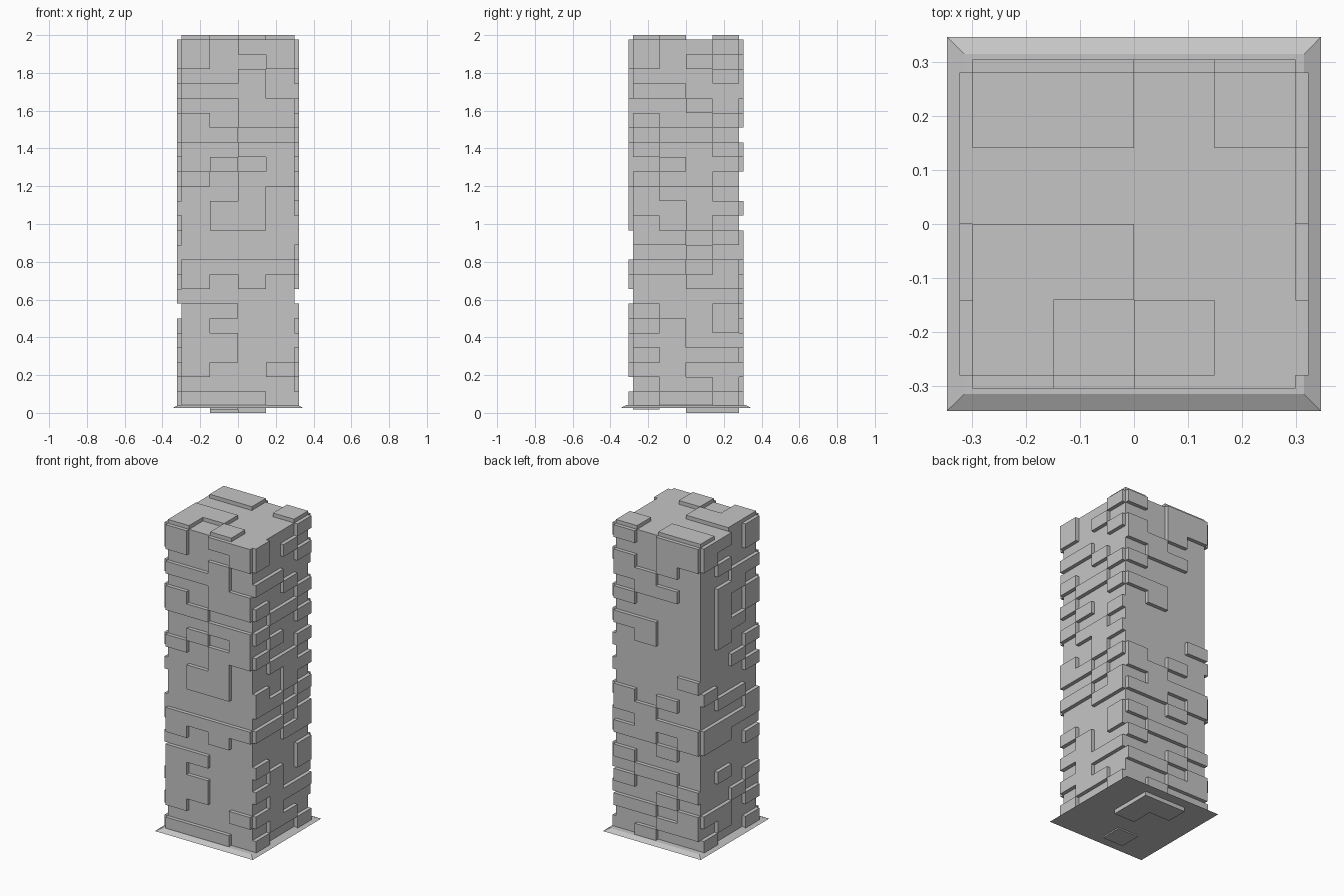
import bpy
import bmesh
from mathutils import Vector

cube = bpy.data.objects.get("Cube")
if cube:
    bpy.data.objects.remove(cube, do_unlink=True)

# One plain grey for everything
grey = bpy.data.materials.new("stone_grey")
grey.use_nodes = True
colour = (0.56, 0.56, 0.56, 1)
grey.diffuse_color = colour
grey.node_tree.nodes["Principled BSDF"].inputs["Base Color"].default_value = colour

HX, HY, Z0, Z1 = 0.298, 0.28, 0.035, 1.976
ROWS, COLS = 25, 4
THICK = 0.024

# Raised blocks on each wall, rows from top to bottom, seen from outside
FRONT = """#.## #..# ..#. ###. ..## #.## ##.. ..## .#.# #.## ..#. .##. .##.
 .... .... #### #.#. .... ##.. #... ##.. ##.. #..# .... ###.""".split()
LEFT = """#..# #.#. ...# ##.. ..#. #..# .##. #..# .#.. #..# .##. ..## #.#.
 ##.# ..#. ##.# ..## .... #..# .#.# ##.. .### ##.. .##. #..#""".split()
RIGHT = """##.# #..# .#.. ..## .##. .#.# .#.# .##. .#.. ...# ..#. ...# #...
 .##. ...# #### ##.. ...# .... .#.. ...# ..#. ##.# .#.. #..#""".split()
BACK = """#.## ..## #.#. ##.. .##. #... .... ##.. .#.. .... .... ...# ....
 #.#. ##.. .### ##.# ..#. #... .##. #..# ..#. ##.# ..## .#..""".split()
ROOF = "##.# .... ##.. #.#.".split()


def add_object(bm, name):
    mesh = bpy.data.meshes.new(name)
    bmesh.ops.recalc_face_normals(bm, faces=bm.faces)
    bm.to_mesh(mesh)
    bm.free()
    mesh.materials.append(grey)
    obj = bpy.data.objects.new(name, mesh)
    bpy.context.collection.objects.link(obj)


def box(bm, low, high):
    low, high = Vector(low), Vector(high)
    verts = bmesh.ops.create_cube(bm, size=1)["verts"]
    for v in verts:
        v.co = (low + high) / 2 + v.co * (high - low)
    return verts


def slice_grid(bm, axis, low, high, count):
    for i in range(1, count):
        point, normal = Vector(), Vector()
        point[axis] = low + (high - low) * i / count
        normal[axis] = 1
        geom = bm.verts[:] + bm.edges[:] + bm.faces[:]
        bmesh.ops.bisect_plane(bm, geom=geom, plane_co=point, plane_no=normal)


def raise_blocks(bm, normal, across, down, pattern, corner, size):
    """Push out the cells marked in the pattern as joined regions."""
    normal, across, down = Vector(normal), Vector(across), Vector(down)
    chosen = []
    for face in bm.faces:
        offset = face.calc_center_median() - Vector(corner)
        u, v = offset.dot(across) / size[0], offset.dot(down) / size[1]
        on_wall = face.normal.dot(normal) > 0.9 and abs(offset.dot(normal)) < 0.001
        # Sides of blocks already raised lie beyond the wall's edges
        if on_wall and 0 < u < 1 and 0 < v < 1:
            if pattern[int(v * len(pattern))][int(u * COLS)] == "#":
                chosen.append(face)
    result = bmesh.ops.extrude_face_region(bm, geom=chosen)
    moved = [v for v in result["geom"] if isinstance(v, bmesh.types.BMVert)]
    bmesh.ops.translate(bm, verts=moved, vec=normal * THICK)
    bm.normal_update()


# Tower shaft with raised wall and roof blocks
bm = bmesh.new()
box(bm, (-HX, -HY, Z0), (HX, HY, Z1))
slice_grid(bm, 0, -HX, HX, COLS)
slice_grid(bm, 1, -HY, HY, COLS)
slice_grid(bm, 2, Z0, Z1, ROWS)
bm.normal_update()
height = Z1 - Z0
down = (0, 0, -1)
walls = [
    ((0, -1, 0), (1, 0, 0), FRONT, (-HX, -HY, Z1), 2 * HX),
    ((1, 0, 0), (0, 1, 0), LEFT, (HX, -HY, Z1), 2 * HY),
    ((0, 1, 0), (-1, 0, 0), BACK, (HX, HY, Z1), 2 * HX),
    ((-1, 0, 0), (0, -1, 0), RIGHT, (-HX, HY, Z1), 2 * HY),
]
for normal, across, pattern, corner, width in walls:
    raise_blocks(bm, normal, across, down, pattern, corner, (width, height))
raise_blocks(bm, (0, 0, 1), (1, 0, 0), (0, -1, 0), ROOF, (-HX, HY, Z1),
             (2 * HX, 2 * HY))
add_object(bm, "tower_shaft")

# Thin plinth with a sloping rim
bm = bmesh.new()
for v in box(bm, (-0.345, -0.345, 0.026), (0.345, 0.345, 0.042)):
    if v.co.z > 0.03:
        v.co.x *= 0.91
        v.co.y *= 0.91
add_object(bm, "plinth")

# Shallow plates under the plinth
bm = bmesh.new()
box(bm, (0, 0, 0), (0.147, 0.28, 0.028))
box(bm, (-0.147, 0.14, 0), (0, 0.28, 0.028))
box(bm, (-0.147, -0.28, 0.018), (0, -0.14, 0.028))
add_object(bm, "underside_plates")
